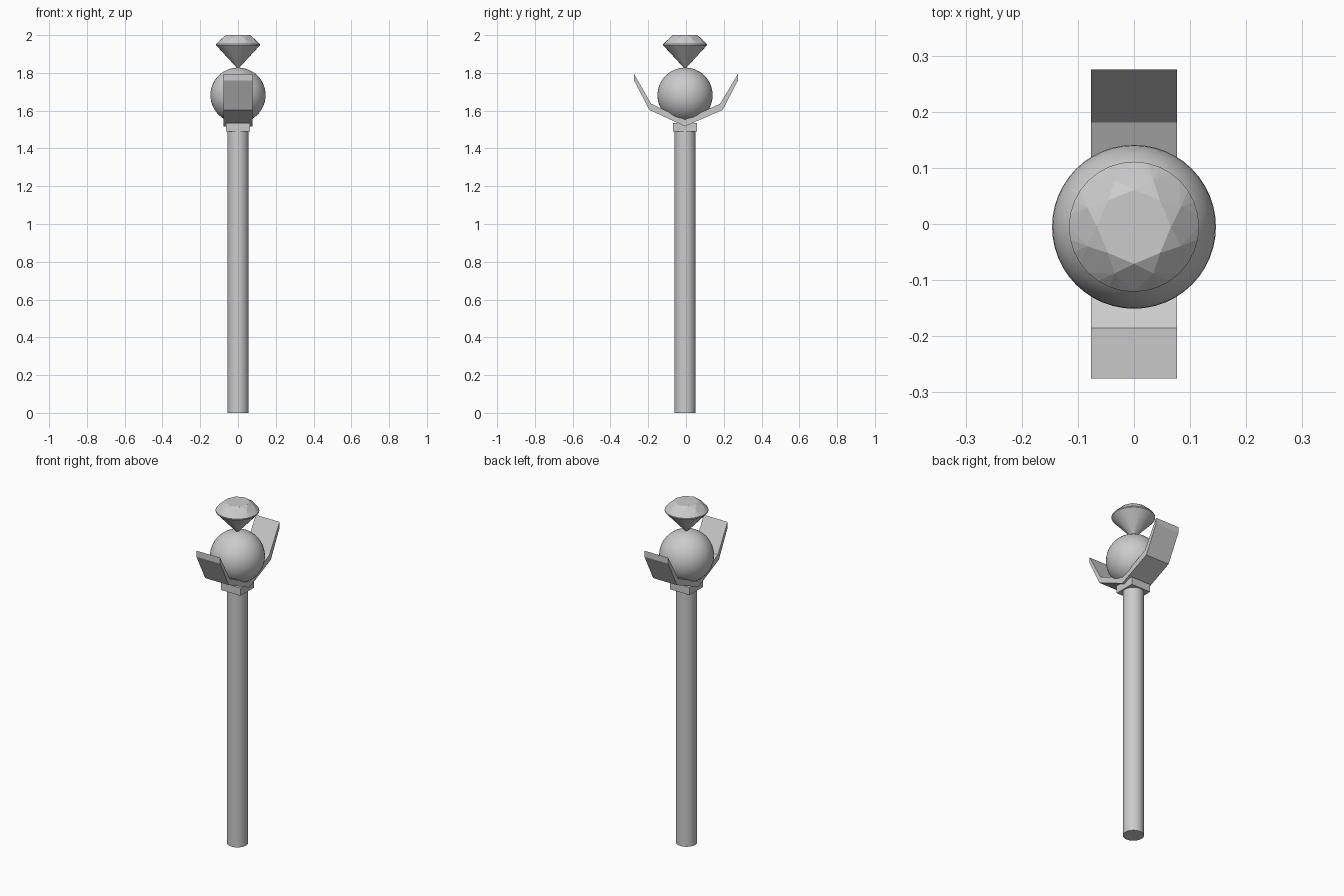
import bpy, bmesh
from math import cos, sin, tau, radians

if "Cube" in bpy.data.objects:
    bpy.data.objects.remove(bpy.data.objects["Cube"])

CY = -0.005  # the staff axis sits slightly in front of the model centre


def mesh_object(name, bm):
    bmesh.ops.recalc_face_normals(bm, faces=bm.faces)
    mesh = bpy.data.meshes.new(name)
    bm.to_mesh(mesh)
    bm.free()
    obj = bpy.data.objects.new(name, mesh)
    bpy.context.collection.objects.link(obj)
    return obj


def ring(bm, count, radius, z, offset=0.0):
    for i in range(count):
        a = tau * (i + offset) / count
        bm.verts.new((radius * cos(a), CY + radius * sin(a), z))


# Shaft
bpy.ops.mesh.primitive_cylinder_add(vertices=32, radius=0.056, depth=1.5, location=(0, CY, 0.75))
bpy.context.object.name = "shaft"
bpy.ops.object.shade_smooth_by_angle(angle=radians(30))

# Square collar
bpy.ops.mesh.primitive_cube_add(size=1, location=(0, CY, 1.512))
collar = bpy.context.object
collar.name = "collar"
collar.scale = (0.127, 0.125, 0.045)

# Bent claw: half profile (y, z) mirrored about the axis, extruded across x
inner = [(0.275, 1.795), (0.181, 1.637)]
outer = [(0.194, 1.604), (0.275, 1.76)]
half = inner + outer
profile = ([(CY, 1.552)] + inner[::-1] + outer[::-1] + [(CY, 1.517)]
           + [(-y, z) for y, z in outer] + [(-y - 0.004, z) if y < 0.2 else (-y, z) for y, z in inner])
# order the mirrored side from the outer bend round to the inner bend
bm = bmesh.new()
face = bm.faces.new([bm.verts.new((-0.077, y, z)) for y, z in profile])
extruded = bmesh.ops.extrude_face_region(bm, geom=[face])["geom"]
bmesh.ops.translate(bm, vec=(0.154, 0, 0), verts=[v for v in extruded if isinstance(v, bmesh.types.BMVert)])
mesh_object("claw", bm)

# Orb
bpy.ops.mesh.primitive_uv_sphere_add(segments=48, ring_count=24, radius=0.146, location=(0, CY, 1.682))
bpy.context.object.name = "orb"
bpy.ops.object.shade_smooth()

# Brilliant-cut gem: hull over table, crown, girdle and tip
bm = bmesh.new()
ring(bm, 8, 0.066, 2.0)
ring(bm, 8, 0.09, 1.983, 0.5)
ring(bm, 32, 0.116, 1.952)
ring(bm, 32, 0.116, 1.946)
ring(bm, 8, 0.03, 1.851, 0.5)
bm.verts.new((0, CY, 1.82))
bmesh.ops.convex_hull(bm, input=bm.verts)
bmesh.ops.dissolve_limit(bm, angle_limit=radians(1), verts=bm.verts, edges=bm.edges)
mesh_object("gem", bm)
